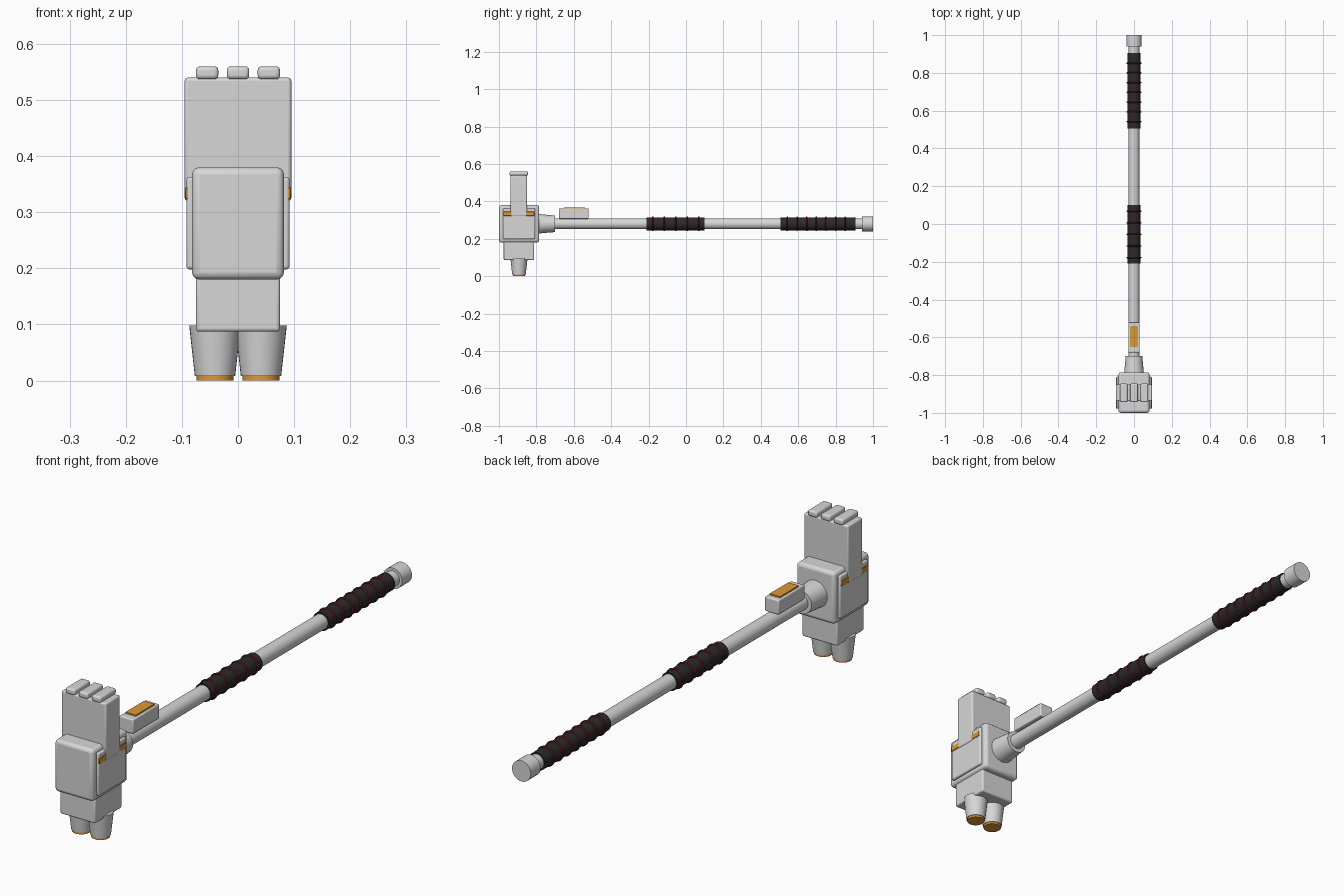
import bpy, math

if "Cube" in bpy.data.objects:
    bpy.data.objects.remove(bpy.data.objects["Cube"])

def mat(name, r, g, b):
    m = bpy.data.materials.new(name)
    m.diffuse_color = (r, g, b, 1)
    m.use_nodes = True
    m.node_tree.nodes["Principled BSDF"].inputs["Base Color"].default_value = m.diffuse_color
    return m

GREY = mat("light_grey", 0.68, 0.68, 0.68)
BLACK = mat("grip_black", 0.025, 0.022, 0.022)
ORANGE = mat("amber", 0.72, 0.32, 0.04)
RED = mat("dark_red", 0.10, 0.008, 0.008)

def finish(name, m):
    o = bpy.context.object
    o.name = name
    o.data.materials.append(m)
    return o

def box(name, m, x, y, z, bevel=0.0, seg=3):
    """Box from (min, max) ranges, with rounded edges."""
    bpy.ops.mesh.primitive_cube_add(size=1, location=[(a + b) / 2 for a, b in (x, y, z)])
    o = finish(name, m)
    o.scale = [b - a for a, b in (x, y, z)]
    bpy.ops.object.transform_apply(location=False, rotation=False, scale=True)
    if bevel:
        mod = o.modifiers.new("bevel", 'BEVEL')
        mod.width, mod.segments = bevel, seg
        bpy.ops.object.shade_smooth_by_angle(angle=math.radians(35))
    return o

def rod(name, m, y0, y1, r0, r1=None):
    """Round part along y at handle height."""
    bpy.ops.mesh.primitive_cone_add(vertices=32, radius1=r0, radius2=r0 if r1 is None else r1,
                                    depth=y1 - y0, location=(0, (y0 + y1) / 2, AXIS),
                                    rotation=(-math.pi / 2, 0, 0))
    o = finish(name, m)
    bpy.ops.object.shade_smooth_by_angle(angle=math.radians(35))
    return o

AXIS = 0.28
HY = -0.893  # head centre in y

# head blocks
box("head_block", GREY, (-0.082, 0.082), (-1.0, -0.785), (0.18, 0.38), 0.013)
box("upper_block", GREY, (-0.095, 0.095), (-0.938, -0.85), (0.32, 0.54), 0.006)
box("lower_block", GREY, (-0.075, 0.075), (-0.975, -0.812), (0.087, 0.19), 0.006)

# top pads
for i, x in enumerate((-0.055, 0, 0.055)):
    box(f"top_pad_{i}", GREY, (x - 0.02, x + 0.02), (-0.943, -0.845), (0.537, 0.56), 0.007)

for s, side in ((-1, "left"), (1, "right")):
    # side plates with amber strips
    xs = sorted((s * 0.075, s * 0.092))
    box(f"side_plate_{side}", GREY, xs, (-0.978, -0.807), (0.198, 0.363), 0.006)
    xs = sorted((s * 0.086, s * 0.0945))
    box(f"side_strip_{side}", ORANGE, xs, (-0.977, -0.811), (0.323, 0.345), 0.002, 1)
    # striking cones with amber tips
    bpy.ops.mesh.primitive_cone_add(vertices=32, radius1=0.036, radius2=0.046, depth=0.09,
                                    location=(s * 0.041, HY, 0.053))
    finish(f"striker_{side}", GREY)
    bpy.ops.object.shade_smooth_by_angle(angle=math.radians(35))
    bpy.ops.mesh.primitive_cylinder_add(vertices=32, radius=0.033, depth=0.016,
                                        location=(s * 0.041, HY, 0.008))
    finish(f"striker_tip_{side}", ORANGE)
    bpy.ops.object.shade_smooth_by_angle(angle=math.radians(35))

# handle
rod("collar", GREY, -0.80, -0.70, 0.053, 0.044)
rod("shaft", GREY, -0.80, 0.96, 0.029)
rod("end_cap", GREY, 0.94, 1.0, 0.04)

# control box on the shaft
box("control_box", GREY, (-0.03, 0.03), (-0.68, -0.52), (0.307, 0.363), 0.005)
box("control_panel", ORANGE, (-0.022, 0.022), (-0.652, -0.54), (0.361, 0.3685))

# grips with ribs
for n, (a, b, first, step, count) in enumerate(((-0.21, 0.10, -0.178, 0.0615, 5),
                                                (0.505, 0.905, 0.542, 0.0515, 7))):
    rod(f"grip_{n}", BLACK, a, b, 0.035)
    for i in range(count):
        bpy.ops.mesh.primitive_torus_add(major_radius=0.0355, minor_radius=0.004,
                                         major_segments=32, minor_segments=8,
                                         location=(0, first + i * step, AXIS),
                                         rotation=(math.pi / 2, 0, 0))
        finish(f"grip_{n}_rib_{i}", RED)
        bpy.ops.object.shade_smooth()
